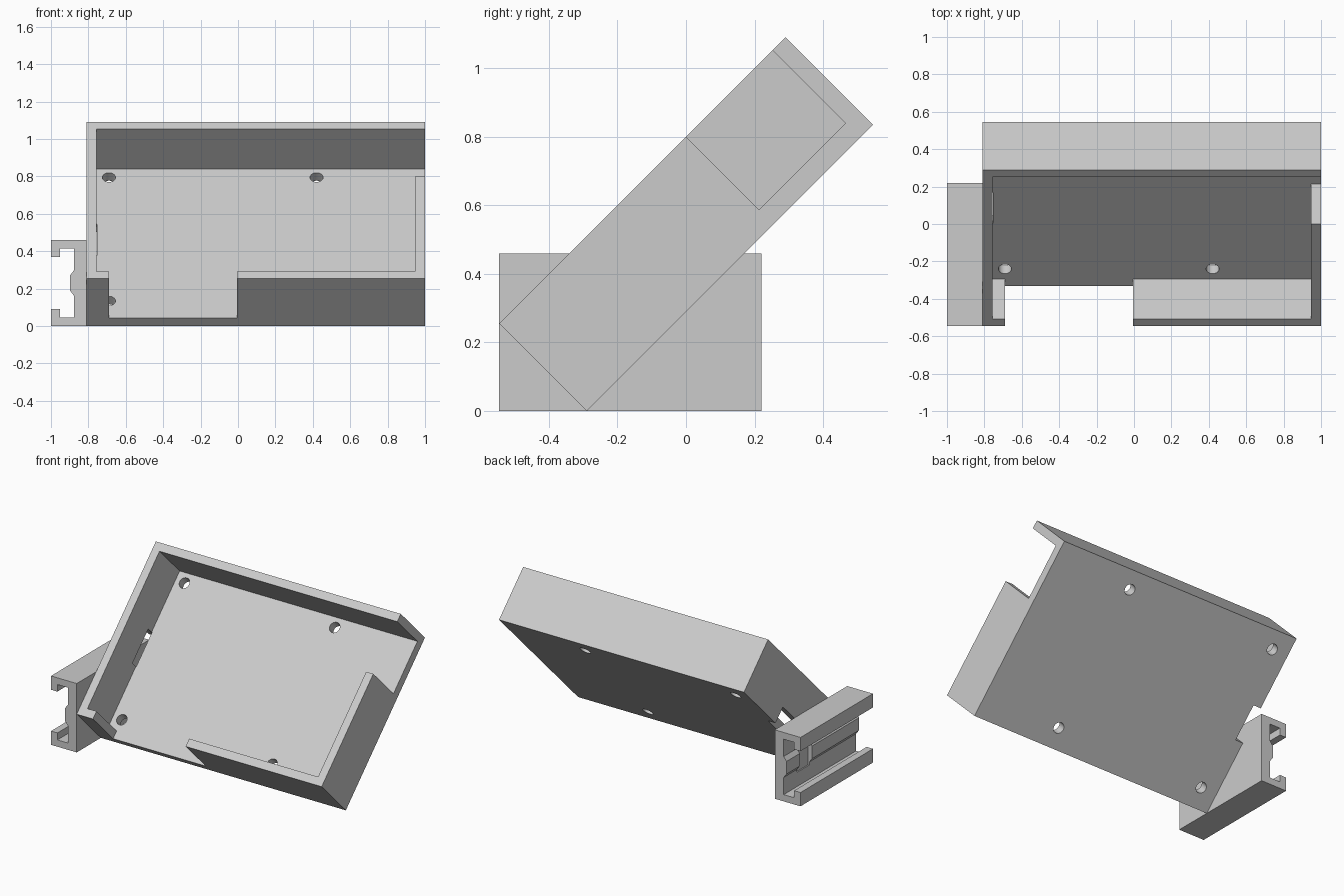
import bpy, bmesh
from math import radians
from mathutils import Matrix, Vector

if "Cube" in bpy.data.objects:
    bpy.data.objects.remove(bpy.data.objects["Cube"], do_unlink=True)

grey = bpy.data.materials.new("light_grey")
grey.use_nodes = True
grey.diffuse_color = (0.6, 0.6, 0.6, 1)
grey.node_tree.nodes["Principled BSDF"].inputs["Base Color"].default_value = (0.6, 0.6, 0.6, 1)


def add_object(name, bm):
    bmesh.ops.recalc_face_normals(bm, faces=bm.faces)
    mesh = bpy.data.meshes.new(name)
    bm.to_mesh(mesh)
    bm.free()
    mesh.materials.append(grey)
    obj = bpy.data.objects.new(name, mesh)
    bpy.context.collection.objects.link(obj)
    return obj


def box(name, low, high):
    low, high = Vector(low), Vector(high)
    bm = bmesh.new()
    bmesh.ops.create_cube(bm, size=1)
    bmesh.ops.scale(bm, vec=high - low, verts=bm.verts)
    bmesh.ops.translate(bm, vec=(low + high) / 2, verts=bm.verts)
    return add_object(name, bm)


def hole(name, x, y, radius):
    bm = bmesh.new()
    bmesh.ops.create_cone(bm, cap_ends=True, segments=32, radius1=radius, radius2=radius,
                          depth=0.4, matrix=Matrix.Translation((x, y, 0)))
    return add_object(name, bm)


def cut(target, cutter):
    cutter.hide_render = True
    mod = target.modifiers.new("cut", 'BOOLEAN')
    mod.operation, mod.solver, mod.object = 'DIFFERENCE', 'EXACT', cutter
    bpy.context.view_layer.objects.active = target
    bpy.ops.object.modifier_apply(modifier=mod.name)
    bpy.data.objects.remove(cutter, do_unlink=True)


# Tray, modelled lying flat: y runs up the slope, z is its depth
LEFT, RIGHT, LENGTH, DEPTH = 1.0, -0.81, 1.181, 0.361
WALL, FLOOR = 0.053, 0.06
tray = box("tray", (RIGHT, 0, 0), (LEFT, LENGTH, DEPTH))
cut(tray, box("cavity", (RIGHT + WALL, WALL, FLOOR), (LEFT - WALL, LENGTH - WALL, 1)))

# Openings in the lower wall, the left wall and the right wall
cut(tray, box("lower_gap", (-0.69, -1, FLOOR), (-0.005, 0.1, 1)))
cut(tray, box("left_gap", (0.9, 0.771, FLOOR), (1.5, LENGTH - WALL, 1)))
cut(tray, box("cable_slot", (-1, 0.475, -1), (RIGHT + WALL + 0.003, 0.71, 0.11)))

# Mounting holes through the floor
for x in (-0.69, 0.42):
    for y in (0.13, 1.064):
        cut(tray, hole("screw_hole", x, y, 0.035))

# Tilt the tray onto its lower edge
tray.data.transform(Matrix.Translation((0, -0.29, 0)) @ Matrix.Rotation(radians(45), 4, 'X'))

# Side rail: half of the channel profile, mirrored about its middle height
MID = 0.23
half = [(-0.81, 0.46), (-1, 0.46), (-1, 0.368), (-0.953, 0.368), (-0.953, 0.415),
        (-0.876, 0.415), (-0.876, 0.3), (-0.897, 0.272)]
profile = half + [(x, 2 * MID - z) for x, z in reversed(half)]
bm = bmesh.new()
end = bm.faces.new([bm.verts.new((x, -0.545, z)) for x, z in profile])
pushed = bmesh.ops.extrude_face_region(bm, geom=[end])["geom"]
bmesh.ops.translate(bm, vec=(0, 0.765, 0),
                    verts=[v for v in pushed if isinstance(v, bmesh.types.BMVert)])
rail = add_object("side_rail", bm)

# Shallow pocket across the rail's centre ridge
cut(rail, box("pocket", (-0.94, -0.05, 0.14), (-0.868, 0.08, 0.32)))

# Smooth hole walls, crisp edges
for obj in (tray, rail):
    bpy.ops.object.select_all(action='DESELECT')
    obj.select_set(True)
    bpy.context.view_layer.objects.active = obj
    bpy.ops.object.shade_smooth_by_angle(angle=radians(30))
